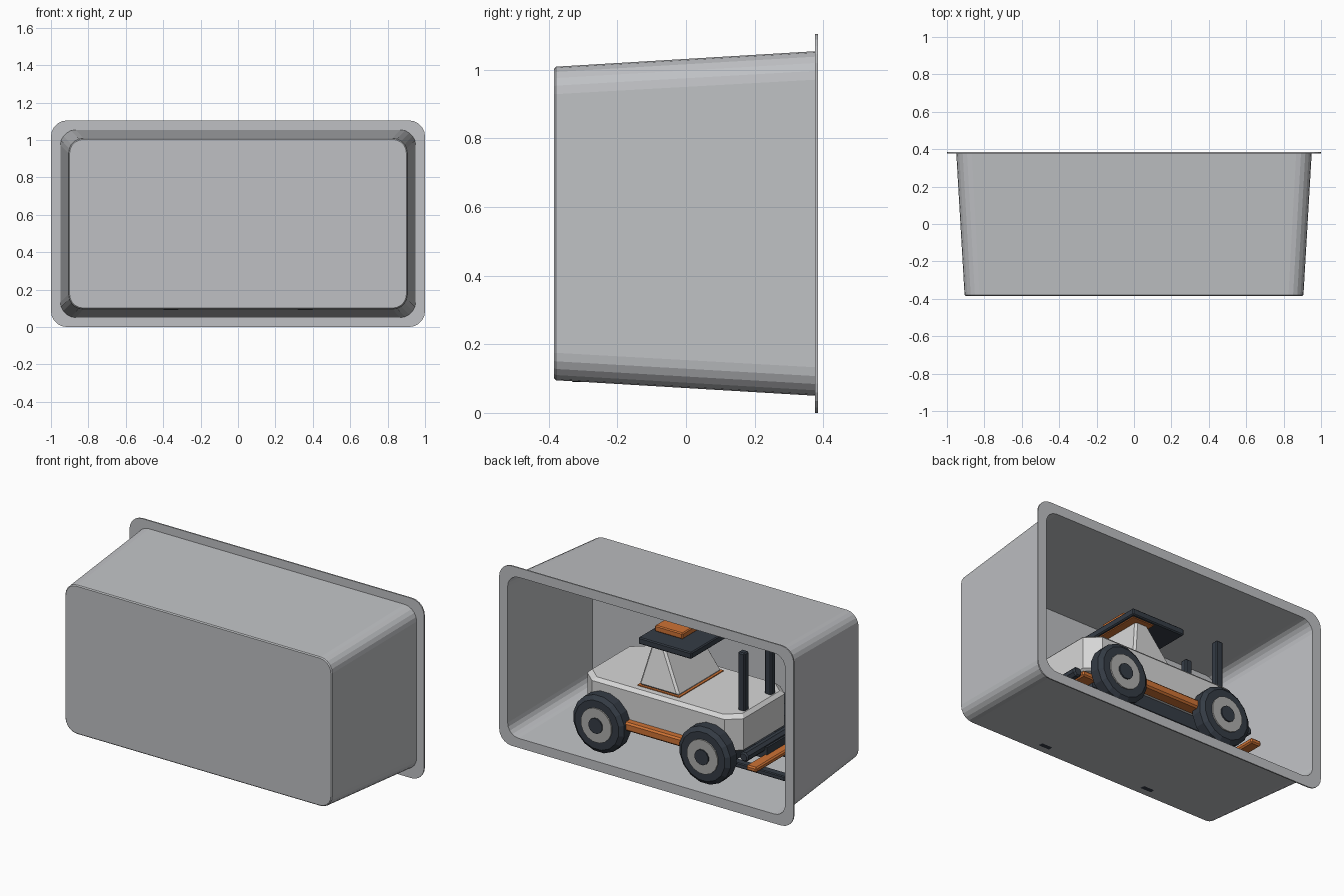
import bpy, bmesh, math
from mathutils import Vector

if "Cube" in bpy.data.objects:
    bpy.data.objects.remove(bpy.data.objects["Cube"])


def material(name, rgb):
    m = bpy.data.materials.new(name)
    m.diffuse_color = (*rgb, 1)
    m.use_nodes = True
    m.node_tree.nodes["Principled BSDF"].inputs["Base Color"].default_value = m.diffuse_color
    return m


TRAY = material("tray grey", (0.52, 0.53, 0.55))
BODY = material("body light grey", (0.68, 0.68, 0.68))
DARK = material("dark slate", (0.035, 0.045, 0.06))
ORANGE = material("orange", (0.62, 0.17, 0.035))
HUB = material("hub grey", (0.42, 0.42, 0.41))


def loft(name, rings, mat):
    """Skin a list of equal-length closed rings and cap both ends."""
    bm = bmesh.new()
    loops = [[bm.verts.new(p) for p in ring] for ring in rings]
    for a, b in zip(loops, loops[1:]):
        n = len(a)
        for i in range(n):
            bm.faces.new((a[i], a[(i + 1) % n], b[(i + 1) % n], b[i]))
    bm.faces.new(loops[0][::-1])
    bm.faces.new(loops[-1])
    bmesh.ops.recalc_face_normals(bm, faces=bm.faces)
    mesh = bpy.data.meshes.new(name)
    bm.to_mesh(mesh)
    bm.free()
    mesh.materials.append(mat)
    ob = bpy.data.objects.new(name, mesh)
    bpy.context.collection.objects.link(ob)
    return ob


def rounded_ring(y, hx, hz, r, segs=5, zc=0.552):
    pts = []
    for k, (sx, sz) in enumerate([(1, 1), (-1, 1), (-1, -1), (1, -1)]):
        for i in range(segs + 1):
            a = math.pi / 2 * (k + i / segs)
            pts.append((sx * (hx - r) + r * math.cos(a), y,
                        zc + sz * (hz - r) + r * math.sin(a)))
    return pts


def rect(x0, x1, y0, y1, z):
    return [(x0, y0, z), (x1, y0, z), (x1, y1, z), (x0, y1, z)]


def box(name, x0, x1, y0, y1, z0, z1, mat, bevel=0.0):
    ob = loft(name, [rect(x0, x1, y0, y1, z0), rect(x0, x1, y0, y1, z1)], mat)
    if bevel:
        b = ob.modifiers.new("bevel", "BEVEL")
        b.width, b.segments = bevel, 1
    return ob


def disc(name, x, z, steps, sides, mat):
    """Turned part on a y axis from (y, radius) steps."""
    return loft(name, [[(x + r * math.cos(2 * math.pi * (i + .5) / sides), y,
                         z + r * math.sin(2 * math.pi * (i + .5) / sides))
                        for i in range(sides)] for y, r in steps], mat)


# open display tray: inside, flange, outside, closed front
loft("tray", [
    rounded_ring(-0.374, 0.897, 0.449, 0.075),
    rounded_ring(0.384, 0.942, 0.494, 0.075),
    rounded_ring(0.384, 1.0, 0.552, 0.085),
    rounded_ring(0.376, 1.0, 0.552, 0.085),
    rounded_ring(0.376, 0.95, 0.502, 0.083),
    rounded_ring(-0.379, 0.906, 0.457, 0.08),
    rounded_ring(-0.385, 0.9, 0.451, 0.074),
], TRAY)


# vehicle body with chamfered corners and a soft top edge
def body_ring(z, d=0.0):
    hx, hy, cx, cy = 0.53 - d, 0.27 - d, 0.08, 0.07
    return [(hx, -hy + cy, z), (hx, hy - cy, z), (hx - cx, hy, z), (-hx + cx, hy, z),
            (-hx, hy - cy, z), (-hx, -hy + cy, z), (-hx + cx, -hy, z), (hx - cx, -hy, z)]


loft("body", [body_ring(0.28, 0.01), body_ring(0.29), body_ring(0.482), body_ring(0.502, 0.02)], BODY)
box("chassis", -0.46, 0.46, -0.2, 0.2, 0.2, 0.285, DARK)

# cabin on an orange trim plate
box("cabin_trim", -0.105, 0.18, -0.215, 0.215, 0.5, 0.507, ORANGE)
cabin = loft("cabin", [rect(-0.1, 0.175, -0.21, 0.21, 0.505),
                       rect(0.04, 0.12, -0.16, 0.16, 0.756)], BODY)
b = cabin.modifiers.new("bevel", "BEVEL")
b.width, b.segments = 0.012, 1

# roof, orange top block and lining
box("roof", -0.18, 0.18, -0.207, 0.207, 0.754, 0.795, DARK, 0.006)
box("roof_block", -0.04, 0.15, -0.09, 0.09, 0.794, 0.832, ORANGE, 0.006)
box("roof_lining", 0.02, 0.165, -0.19, 0.19, 0.748, 0.756, ORANGE)

for side, s in (("left", 1), ("right", -1)):
    # mast posts and lower forks
    y = 0.13 * s
    box(f"{side}_post", -0.503, -0.457, y - 0.023, y + 0.023, 0.49, 0.855, DARK, 0.007)
    box(f"{side}_fork", -0.78, -0.42, y - 0.025, y + 0.025, 0.145, 0.175, DARK, 0.005)
    # sill between the wheels
    ya, yb = sorted((0.235 * s, 0.315 * s))
    box(f"{side}_sill", -0.36, 0.36, ya, yb, 0.257, 0.31, ORANGE, 0.01)
    for end, x in (("front", -0.36), ("rear", 0.36)):
        zc = 0.262
        disc(f"{side}_{end}_tyre", x, zc,
             [(0.25 * s, 0.15), (0.27 * s, 0.175), (0.33 * s, 0.175), (0.35 * s, 0.15)], 16, DARK)
        disc(f"{side}_{end}_rim", x, zc, [(0.34 * s, 0.105), (0.358 * s, 0.105)], 16, HUB)
        disc(f"{side}_{end}_cap", x, zc, [(0.35 * s, 0.047), (0.366 * s, 0.047)], 12, DARK)

# end bars
disc("front_bar", -0.58, 0.285, [(-0.27, 0.022), (-0.262, 0.03), (0.262, 0.03), (0.27, 0.022)], 8, DARK)
box("front_bumper", -0.67, -0.6, -0.275, 0.275, 0.213, 0.245, ORANGE, 0.008)
box("front_bumper_mount", -0.62, -0.44, -0.1, 0.1, 0.22, 0.29, DARK)
disc("rear_bar", 0.57, 0.25, [(-0.21, 0.022), (-0.2, 0.03), (0.2, 0.03), (0.21, 0.022)], 8, DARK)
box("rear_bumper", 0.45, 0.55, -0.23, 0.23, 0.225, 0.26, ORANGE, 0.008)
